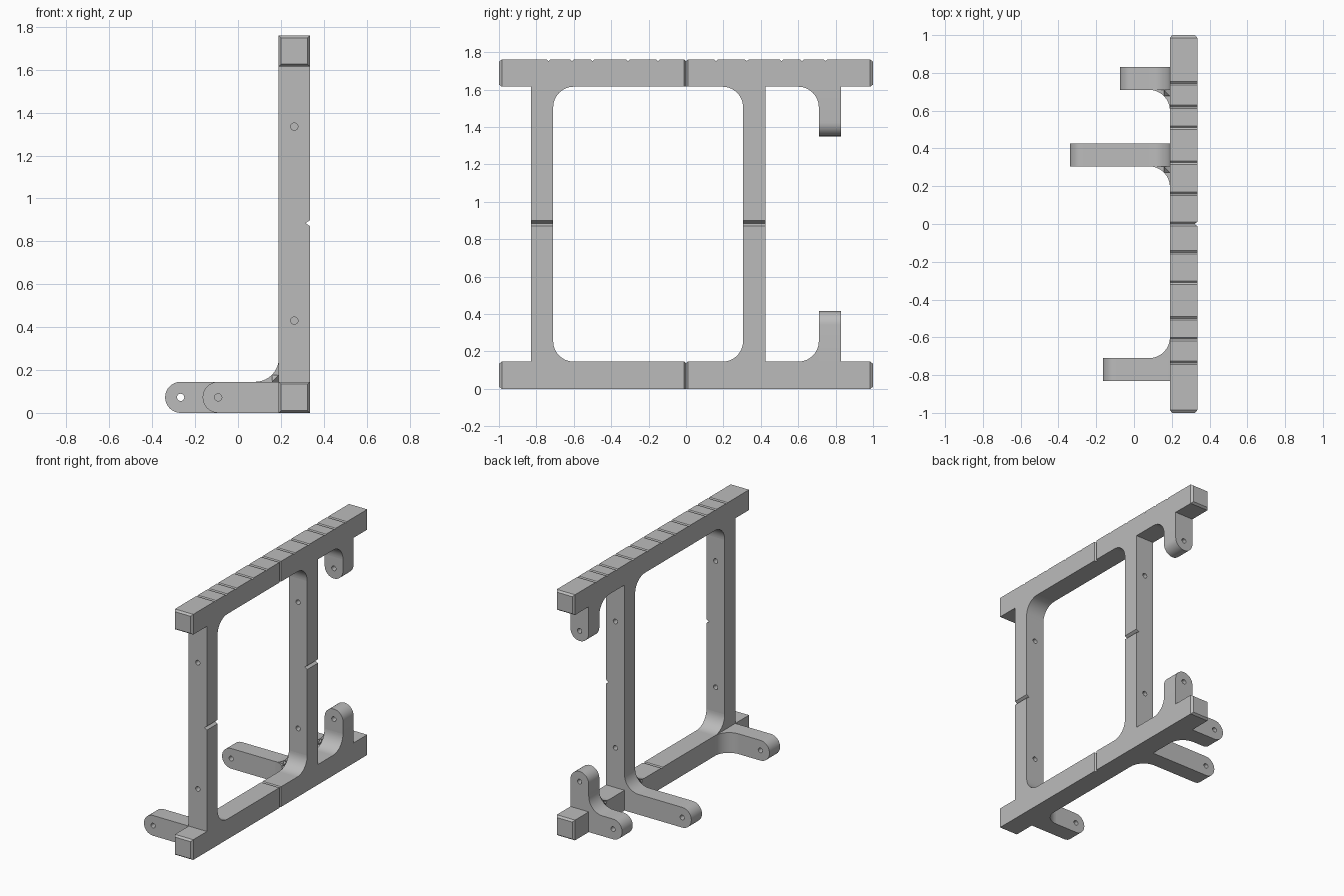
import bpy, bmesh, math
from mathutils import Vector

if "Cube" in bpy.data.objects:
    bpy.data.objects.remove(bpy.data.objects["Cube"], do_unlink=True)

grey = bpy.data.materials.new("plain grey")
grey.use_nodes = True
COLOUR = (0.5, 0.5, 0.5, 1)
grey.diffuse_color = COLOUR
grey.node_tree.nodes["Principled BSDF"].inputs["Base Color"].default_value = COLOUR

X0, X1 = 0.19, 0.335          # frame thickness
T, TOP = 0.145, 1.76          # rail height, overall height
XM, R = (X0 + X1) / 2, 0.0725  # tab centre, end radius
F = 0.11                      # fillet radius
W = 0.12                      # upright, tab and arm width
HOLE = 0.017


def place(axis, a, b, d):
    return {"x": (d, a, b), "y": (a, d, b), "z": (a, b, d)}[axis]


def prism(bm, pts, axis, lo, hi):
    """Extrude a flat outline along an axis."""
    rings = [[bm.verts.new(place(axis, a, b, d)) for a, b in pts] for d in (lo, hi)]
    n = len(pts)
    caps = [bm.faces.new(ring) for ring in rings]
    for i in range(n):
        j = (i + 1) % n
        bm.faces.new((rings[0][i], rings[0][j], rings[1][j], rings[1][i]))
    bmesh.ops.recalc_face_normals(bm, faces=bm.faces)
    return caps


def rect(a0, a1, b0, b1):
    return [(a0, b0), (a1, b0), (a1, b1), (a0, b1)]


def arc(ca, cb, r, start, end, n=16):
    angles = [math.radians(start + (end - start) * i / n) for i in range(n + 1)]
    return [(ca + r * math.cos(t), cb + r * math.sin(t)) for t in angles]


def circle(a, b, r=HOLE):
    return arc(a, b, r, 0, 345, 23)


def fillet(a, b, sa, sb):
    """Concave corner piece spreading from (a, b) towards (sa, sb)."""
    curve = [(a + sa * F * (1 - math.cos(t)), b + sb * F * (1 - math.sin(t)))
             for t in (math.pi / 2 * i / 14 for i in range(15))]
    return [(a, b)] + curve


def finish(name, bm, cutter=None):
    def make(label, data):
        mesh = bpy.data.meshes.new(label)
        data.to_mesh(mesh)
        data.free()
        ob = bpy.data.objects.new(label, mesh)
        bpy.context.collection.objects.link(ob)
        return ob

    ob = make(name, bm)
    ob.data.materials.append(grey)
    bpy.ops.object.select_all(action="DESELECT")
    bpy.context.view_layer.objects.active = ob
    ob.select_set(True)
    if cutter:
        tool = make(name + "_cutter", cutter)
        mod = ob.modifiers.new("cuts", "BOOLEAN")
        mod.operation, mod.solver, mod.object = "DIFFERENCE", "EXACT", tool
        bpy.ops.object.modifier_apply(modifier=mod.name)
        bpy.data.objects.remove(tool, do_unlink=True)
    bpy.ops.object.shade_smooth_by_angle(angle=math.radians(30))
    return ob


def simple(name, pts, axis, lo, hi):
    bm = bmesh.new()
    prism(bm, pts, axis, lo, hi)
    return finish(name, bm)


# Long rails with chamfered ends and scored grooves
marks = (-0.735, -0.61, -0.5, -0.31, -0.15, 0.16, 0.325, 0.51, 0.62, 0.745)
for name, z, grooves in (("bottom_rail", 0, (0.0,)), ("top_rail", TOP - T, (0.0,) + marks)):
    bm = bmesh.new()
    ends = prism(bm, rect(X0, X1, z, z + T), "y", -0.985, 0.985)
    bmesh.ops.inset_individual(bm, faces=ends, thickness=0.016, depth=0.015)
    cut = bmesh.new()
    prism(cut, [(X1 - 0.015, 0), (X1 + 0.005, -0.014), (X1 + 0.005, 0.014)], "z", z - 0.1, z + T + 0.1)
    finish(name, bm, cut)
    # Shallow grooves across the upper face
    cut = bmesh.new()
    for y in grooves:
        prism(cut, [(y, z + T - 0.008), (y - 0.014, z + T + 0.004), (y + 0.014, z + T + 0.004)],
              "x", X0 - 0.1, X1 + 0.1)
    bm = bmesh.new()
    ob = bpy.data.objects[name]
    bm.from_mesh(ob.data)
    bpy.data.objects.remove(ob, do_unlink=True)
    finish(name, bm, cut)

# Uprights with blind holes, a side notch and window fillets
for name, y, inner, s in (("front_upright", -0.83, -0.71, 1), ("rear_upright", 0.305, 0.305, -1)):
    bm = bmesh.new()
    prism(bm, rect(X0, X1, T, TOP - T), "y", y, y + W)
    cut = bmesh.new()
    prism(cut, [(X1 - 0.02, 0.885), (X1 + 0.005, 0.868), (X1 + 0.005, 0.902)], "y", y - 0.1, y + W + 0.1)
    for z in (0.43, 1.335):
        prism(cut, circle(XM, z), "y", y - 0.02, y + 0.04)
        prism(cut, circle(XM, z), "y", y + W - 0.04, y + W + 0.02)
    finish(name, bm, cut)
    simple(name + "_lower_fillet", fillet(inner, T, s, 1), "x", X0, X1)
    simple(name + "_upper_fillet", fillet(inner, TOP - T, s, -1), "x", X0, X1)

# Rounded tabs on both rails
YT = 0.71
for name, root, s, centre in (("lower_tab", T, 1, 0.3425), ("upper_tab", TOP - T, -1, 1.4225)):
    bm = bmesh.new()
    prism(bm, [(X0, root), (X1, root)] + arc(XM, centre, R, 0, 180 * s), "y", YT, YT + W)
    cut = bmesh.new()
    prism(cut, circle(XM, centre), "y", YT - 0.1, YT + W + 0.1)
    finish(name, bm, cut)
    simple(name + "_fillet", fillet(YT, root, -1, s), "x", X0, X1)

# Rounded arms reaching out from the bottom rail
for name, y, tip, side, braced in (("front_arm", -0.83, -0.165, 1, False),
                                   ("middle_arm", 0.305, -0.34, -1, True),
                                   ("rear_arm", YT, -0.075, -1, True)):
    cx = tip + R
    bm = bmesh.new()
    prism(bm, [(X0, 0), (X0, T)] + arc(cx, R, R, 90, 270), "y", y, y + W)
    cut = bmesh.new()
    prism(cut, circle(cx, R), "y", y - 0.1, y + W + 0.1)
    finish(name, bm, cut)
    root = y + W if side > 0 else y
    simple(name + "_side_fillet", fillet(X0, root, -1, side), "z", 0, T)
    if braced:
        simple(name + "_top_fillet", fillet(X0, T, -1, 1), "y", y, y + W)
        # Small corner facet where the three fillets meet
        k = F * (1 - math.sqrt(0.5))
        bm = bmesh.new()
        corner = Vector((X0, root, T))
        for step in ((0, 0, 0), (-k, -k, 0), (0, -k, k), (-k, 0, k)):
            bm.verts.new(corner + Vector(step))
        bmesh.ops.convex_hull(bm, input=bm.verts)
        finish(name + "_corner", bm)
